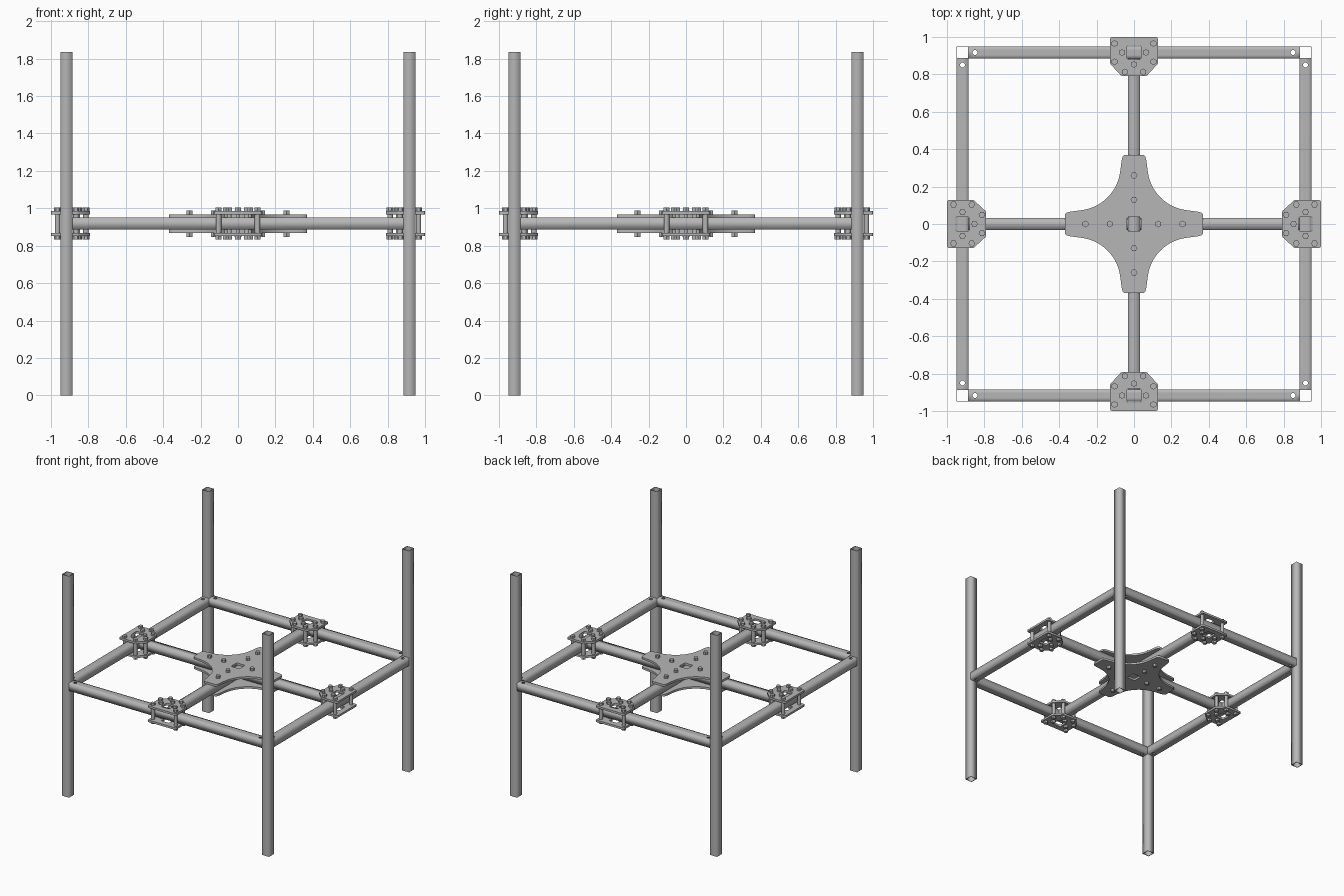
import bpy, bmesh, math
from mathutils import Matrix

old = bpy.data.objects.get("Cube")
if old:
    bpy.data.objects.remove(old, do_unlink=True)

MID = 0.918      # height of the frame's centre plane
OFF = 0.917      # distance of posts and rails from the axis
HALF = 0.0325    # half width of the square tube
WALL = 0.004
QUARTERS = [math.radians(90 * k) for k in range(4)]

grey = bpy.data.materials.new("Metal grey")
grey.use_nodes = True
grey.diffuse_color = (0.47, 0.47, 0.47, 1)
grey.node_tree.nodes["Principled BSDF"].inputs["Base Color"].default_value = grey.diffuse_color


def link(name, mesh, angle=0.0):
    obj = bpy.data.objects.new(name, mesh)
    obj.rotation_euler.z = angle
    bpy.context.collection.objects.link(obj)
    return obj


def slab(name, loops, depth):
    """Flat shape with holes, extruded evenly about z = 0, as a mesh."""
    curve = bpy.data.curves.new(name, "CURVE")
    curve.dimensions = "2D"
    curve.fill_mode = "BOTH"
    curve.extrude = depth / 2
    for loop in loops:
        spline = curve.splines.new("POLY")
        spline.points.add(len(loop) - 1)
        for point, (x, y) in zip(spline.points, loop):
            point.co = (x, y, 0, 1)
        spline.use_cyclic_u = True
    temp = link(name, curve)
    bpy.context.view_layer.update()
    mesh = bpy.data.meshes.new_from_object(
        temp.evaluated_get(bpy.context.evaluated_depsgraph_get()))
    bpy.data.objects.remove(temp, do_unlink=True)
    bm = bmesh.new()
    bm.from_mesh(mesh)
    bmesh.ops.remove_doubles(bm, verts=bm.verts, dist=0.0001)
    bmesh.ops.recalc_face_normals(bm, faces=bm.faces)
    bm.to_mesh(mesh)
    bm.free()
    mesh.name = name
    mesh.materials.clear()
    mesh.materials.append(grey)
    return mesh


def square(h):
    return [(h, h), (-h, h), (-h, -h), (h, -h)]


def rounded_square(h, r, steps=5):
    pts = []
    for k, (sx, sy) in enumerate([(1, 1), (-1, 1), (-1, -1), (1, -1)]):
        for i in range(steps):
            a = math.radians(90 * k + 90 * i / (steps - 1))
            pts.append((sx * (h - r) + r * math.cos(a), sy * (h - r) + r * math.sin(a)))
    return pts


def tube(name, length):
    return slab(name, [square(HALF), square(HALF - WALL)], length)


def cylinder(bm, x, y, z0, z1, radius, sides=16):
    bmesh.ops.create_cone(bm, cap_ends=True, segments=sides, radius1=radius, radius2=radius,
                          depth=z1 - z0, matrix=Matrix.Translation((x, y, (z0 + z1) / 2)))


def bolt(bm, x, y, grip, head):
    """Bolt through the frame with a hex head above and a hex nut below."""
    cylinder(bm, x, y, MID - grip - head, MID + grip + head, 0.009)
    cylinder(bm, x, y, MID + grip, MID + grip + head, 0.018, 6)
    cylinder(bm, x, y, MID - grip - head, MID - grip, 0.018, 6)


def finish(bm, name):
    mesh = bpy.data.meshes.new(name)
    bm.to_mesh(mesh)
    bm.free()
    mesh.materials.append(grey)
    return mesh


# Corner posts: open square tubes
post = tube("corner_post", 1.835)
post.transform(Matrix.Translation((OFF, OFF, 1.835 / 2)))
for a in QUARTERS:
    link("corner_post", post, a)

# Outer rails, drilled through near both ends
span = 2 * (OFF - HALF)
rail = tube("outer_rail", span)
rail.transform(Matrix.Translation((0, OFF, MID)) @ Matrix.Rotation(math.pi / 2, 4, "Y"))
rail_obj = link("outer_rail", rail)
bm = bmesh.new()
for x in (-0.85, 0.85):
    cylinder(bm, x, OFF, MID - 0.1, MID + 0.1, 0.013)
drill = link("drill_cutter", finish(bm, "drill_cutter"))
drill.hide_render = True
cut = rail_obj.modifiers.new("holes", "BOOLEAN")
cut.operation = "DIFFERENCE"
cut.solver = "EXACT"
cut.object = drill
bpy.context.view_layer.update()
drilled = bpy.data.meshes.new_from_object(
    rail_obj.evaluated_get(bpy.context.evaluated_depsgraph_get()))
rail_obj.modifiers.clear()
rail_obj.data = drilled
bpy.data.objects.remove(drill, do_unlink=True)
for a in QUARTERS[1:]:
    link("outer_rail", drilled, a)

# Cross arms: one full tube and two butted against it
long_arm = tube("long_arm", span)
long_arm.transform(Matrix.Translation((0, 0, MID)) @ Matrix.Rotation(math.pi / 2, 4, "X"))
link("long_arm", long_arm)
arm_len = OFF - 2 * HALF
short_arm = tube("short_arm", arm_len)
short_arm.transform(Matrix.Translation((OFF / 2, 0, MID)) @ Matrix.Rotation(math.pi / 2, 4, "Y"))
for a in (0, math.pi):
    link("short_arm", short_arm, a)

# Hub plates: a cross with concave sides and a rounded window
tip = [(0.05, 0.37), (0.06, 0.362), (0.066, 0.34), (0.071, 0.3)]
arc = []
for i in range(15):
    a = math.radians(190 + 70 * i / 14)
    arc.append((0.31 + 0.238 * math.cos(a), 0.31 + 0.238 * math.sin(a)))
quarter = tip + arc + [(y, x) for x, y in reversed(tip)]
outline = []
for k in range(4):
    for x, y in quarter:
        for _ in range(k):
            x, y = y, -x
        outline.append((x, y))
THICK = 0.017
hub = slab("hub_plate", [outline, rounded_square(0.038, 0.012)], THICK)
for side in (-1, 1):
    link("hub_plate", hub).location.z = MID + side * (HALF + THICK / 2)

# Hub bolts
bm = bmesh.new()
for r in (0.13, 0.26):
    bolt(bm, r, 0, HALF + THICK, 0.021)
hub_bolts = finish(bm, "hub_bolts")
for a in QUARTERS:
    link("hub_bolts", hub_bolts, a)

# Joint clamps: plate pair, bolts and spacer sleeves where an arm meets a rail
right = [(0.118, 0.083), (0.125, 0.08), (0.128, 0.073), (0.128, -0.055),
         (0.125, -0.063), (0.07, -0.123), (0.062, -0.127)]
shape = right + [(-x, y) for x, y in reversed(right)]
plate = slab("clamp_plate", [shape, rounded_square(0.038, 0.012)], THICK)
plate.transform(Matrix.Translation((0, OFF, 0)))
GAP = 0.05       # inner face of the clamp plates from the centre plane
bm = bmesh.new()
for sx in (-1, 1):
    bolt(bm, sx * 0.064, OFF, GAP + THICK, 0.018)
    for x, y in ((0.104, 0.048), (0.104, -0.05), (0.049, -0.104)):
        bolt(bm, sx * x, OFF + y, GAP + THICK, 0.018)
        cylinder(bm, sx * x, OFF + y, MID - GAP, MID + GAP, 0.0145)
bolt(bm, 0, OFF - 0.064, GAP + THICK, 0.018)
clamp_bolts = finish(bm, "clamp_bolts")
for a in QUARTERS:
    for side in (-1, 1):
        link("clamp_plate", plate, a).location.z = MID + side * (GAP + THICK / 2)
    link("clamp_bolts", clamp_bolts, a)
